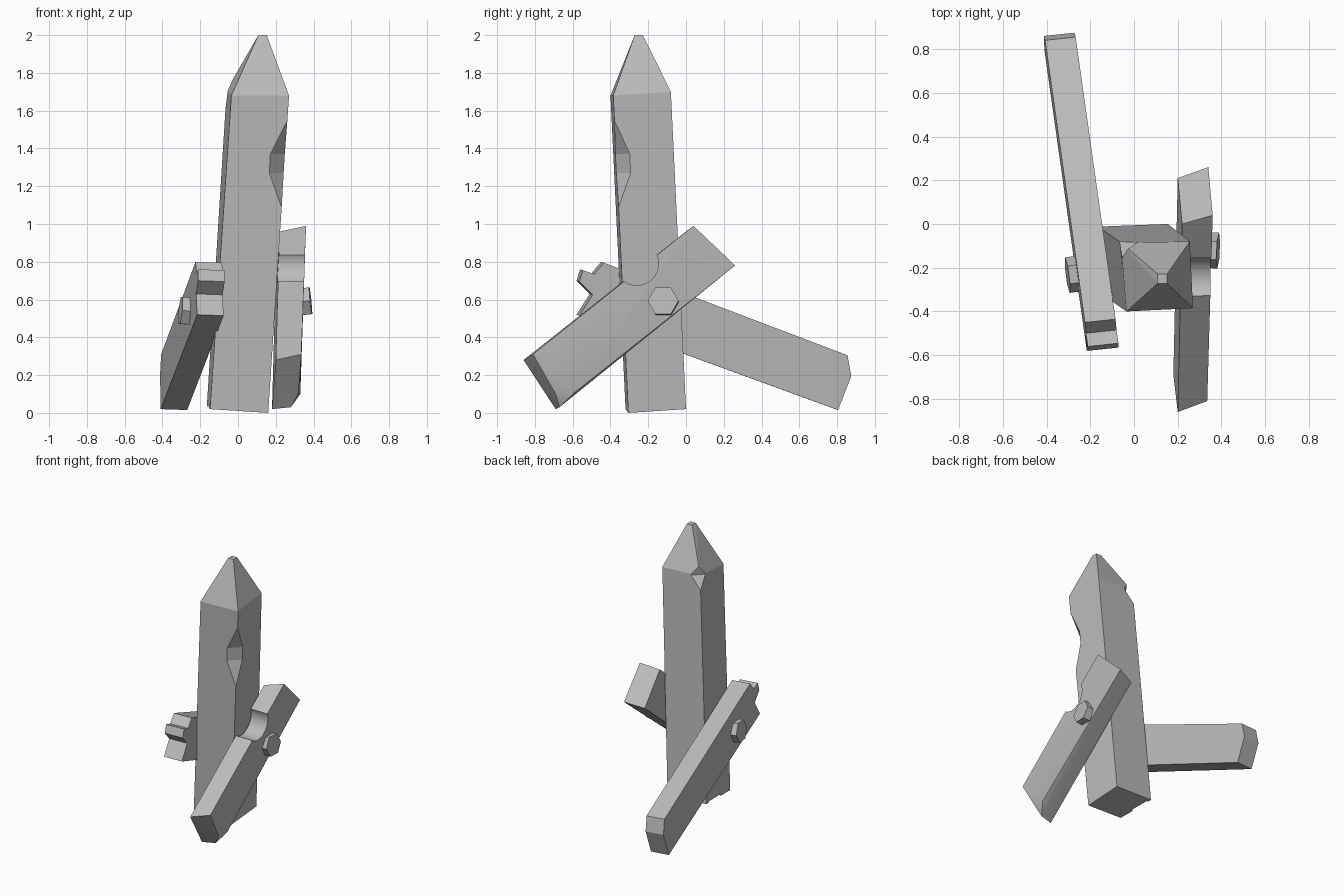
import bpy
import bmesh
import math
from mathutils import Vector, Matrix

cube = bpy.data.objects.get("Cube")
if cube:
    bpy.data.objects.remove(cube, do_unlink=True)

# Single plain colour
GREY = (0.5, 0.5, 0.5, 1.0)
mat = bpy.data.materials.new("plain grey")
mat.use_nodes = True
mat.diffuse_color = GREY
mat.node_tree.nodes["Principled BSDF"].inputs["Base Color"].default_value = GREY


def finish(name, bm):
    bmesh.ops.recalc_face_normals(bm, faces=bm.faces)
    mesh = bpy.data.meshes.new(name)
    bm.to_mesh(mesh)
    bm.free()
    mesh.materials.append(mat)
    obj = bpy.data.objects.new(name, mesh)
    bpy.context.collection.objects.link(obj)
    return obj


def hull(name, points):
    """Solid chunk of timber from its corner points."""
    bm = bmesh.new()
    for p in points:
        bm.verts.new(p)
    bmesh.ops.convex_hull(bm, input=bm.verts)
    bmesh.ops.dissolve_limit(bm, angle_limit=math.radians(2), verts=bm.verts, edges=bm.edges)
    return finish(name, bm)


def prism(name, outline, sweep):
    """Closed outline swept along a vector."""
    bm = bmesh.new()
    face = bm.faces.new([bm.verts.new(p) for p in outline])
    new = bmesh.ops.extrude_face_region(bm, geom=[face])["geom"]
    bmesh.ops.translate(bm, vec=Vector(sweep), verts=[v for v in new if isinstance(v, bmesh.types.BMVert)])
    return finish(name, bm)


def cylinder(name, centre, radius, depth, sides, axis, spin=0.0):
    bm = bmesh.new()
    turn = Vector(axis).to_track_quat("Z", "Y").to_matrix().to_4x4()
    bmesh.ops.create_cone(bm, cap_ends=True, segments=sides, radius1=radius, radius2=radius, depth=depth,
                          matrix=Matrix.Translation(centre) @ turn @ Matrix.Rotation(spin, 4, "Z"))
    return finish(name, bm)


def carve(obj, cutter):
    cutter.hide_render = True
    mod = obj.modifiers.new("carve", "BOOLEAN")
    mod.operation = "DIFFERENCE"
    mod.solver = "EXACT"
    mod.object = cutter
    bpy.context.view_layer.objects.active = obj
    bpy.ops.object.modifier_apply(modifier=mod.name)
    bpy.data.objects.remove(cutter, do_unlink=True)


def edge_chip(obj, outward, profile):
    """Chip a vertical edge: profile is a list of (x, y, z) on the cut surface."""
    out = Vector(outward).normalized()
    side = out.cross(Vector((0, 0, 1)))
    pts = [Vector(p) for p in profile]
    pts += [pts[-1] + out * 0.2, pts[0] + out * 0.2]
    carve(obj, prism("chip_cutter", [p - side * 0.3 for p in pts], side * 0.6))


# Leaning pointed post
tip = Vector((0.13, -0.25, 2.0))
post = hull("post", [
    (-0.148, -0.32, 0.02), (0.16, -0.305, 0), (0.155, 0, 0.02), (-0.165, -0.012, 0.035),
    (-0.035, -0.40, 1.68), (0.27, -0.385, 1.68), (0.255, -0.08, 1.70), (-0.06, -0.085, 1.71),
    *[tip + Vector((sx * 0.022, sy * 0.022, 0)) for sx in (-1, 1) for sy in (-1, 1)]])

# Chips: long dent on the front edge, nick below the point, nick at the foot
edge_chip(post, (1, -1, 0), [(0.256, -0.38, 1.54), (0.205, -0.34, 1.37), (0.2, -0.335, 1.27), (0.232, -0.358, 1.08)])
edge_chip(post, (-1, 1, 0), [(-0.03, -0.115, 1.77), (-0.02, -0.12, 1.70), (-0.065, -0.08, 1.61)])
carve(post, cylinder("foot_cutter", (-0.165, -0.12, 0.0), 0.045, 0.16, 6, (0, 1, 0)))

# Left brace with one clipped lower corner and a rounded bite
left_brace = hull("left_brace", [
    (0.36, 0.04, 0.99), (0.34, 0.26, 0.78), (0.335, -0.81, 0.31),
    (0.32, -0.69, 0.10), (0.33, -0.60, 0.10), (0.28, -0.67, 0.03),
    (0.22, 0.0, 0.96), (0.20, 0.21, 0.75), (0.18, -0.69, 0.02), (0.20, -0.86, 0.28)])
carve(left_brace, cylinder("bite_cutter", (0.28, -0.26, 0.79), 0.115, 0.6, 32, (1, 0, 0)))

# Right brace with a splintered upper end
side_outline = [(0.84, 0.31), (0.86, 0.20), (0.79, 0.02), (-0.58, 0.52), (-0.51, 0.63),
                (-0.58, 0.70), (-0.56, 0.76), (-0.50, 0.74), (-0.45, 0.80)]
right_brace = prism("right_brace", [(-0.295 - 0.13 * y + 0.03 * (z - 0.4), y, z) for y, z in side_outline],
                    (0.14, 0.015, -0.005))

# Hexagonal bolt heads
left_bolt = cylinder("left_bolt", (0.35, -0.12, 0.59), 0.082, 0.07, 6, (1, -0.05, 0.1), math.radians(30))
right_bolt = cylinder("right_bolt", (-0.275, -0.23, 0.54), 0.082, 0.06, 6, (-1, -0.13, 0.1), math.radians(30))

# Smooth only the rounded bite
for obj in (left_brace,):
    bpy.ops.object.select_all(action="DESELECT")
    obj.select_set(True)
    bpy.context.view_layer.objects.active = obj
    bpy.ops.object.shade_smooth_by_angle(angle=math.radians(25))
